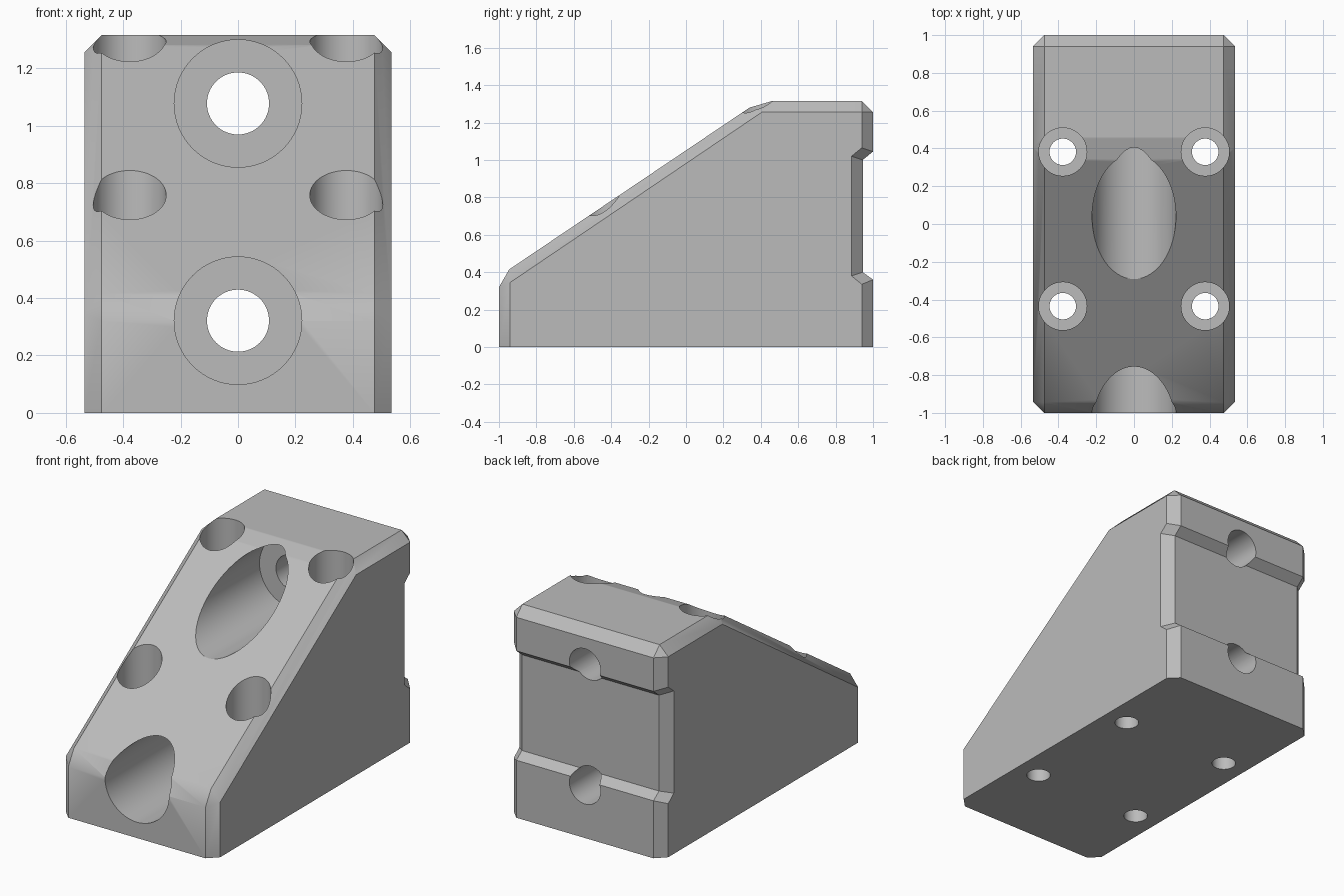
import bpy, bmesh, math
from mathutils import Vector

if "Cube" in bpy.data.objects:
    bpy.data.objects.remove(bpy.data.objects["Cube"])

grey = bpy.data.materials.new("light grey")
grey.diffuse_color = (0.50, 0.50, 0.50, 1)
grey.use_nodes = True
grey.node_tree.nodes["Principled BSDF"].inputs["Base Color"].default_value = grey.diffuse_color


def make_object(name, bm):
    bmesh.ops.remove_doubles(bm, verts=bm.verts, dist=1e-5)
    bmesh.ops.recalc_face_normals(bm, faces=bm.faces)
    mesh = bpy.data.meshes.new(name)
    bm.to_mesh(mesh)
    bm.free()
    mesh.materials.append(grey)
    obj = bpy.data.objects.new(name, mesh)
    bpy.context.collection.objects.link(obj)
    return obj


def loft(name, rings):
    """Skin a row of closed point rings and cap both ends."""
    bm = bmesh.new()
    loops = [[bm.verts.new(p) for p in ring] for ring in rings]
    for a, b in zip(loops, loops[1:]):
        for i in range(len(a)):
            j = (i + 1) % len(a)
            bm.faces.new((a[i], a[j], b[j], b[i]))
    bm.faces.new(loops[0])
    bm.faces.new(loops[-1])
    return make_object(name, bm)


# Wedge block: side profile (y, z), with its chamfered partner on the side face
profile = [
    ((-1, 0), (-.94, 0)), ((-1, .32), (-.94, .345)),
    ((-.945, .415), (-.94, .345)), ((.34, 1.28), (.405, 1.255)),
    ((.46, 1.315), (.405, 1.255)), ((.94, 1.315), (.94, 1.255)),
    ((1, 1.255), (.94, 1.255)), ((1, 1.045), (.94, 1.065)),
    ((.945, 1.0), (.885, 1.02)), ((.945, .40), (.885, .38)),
    ((1, .36), (.94, .335)), ((1, 0), (.94, 0)),
]
block = loft("wedge_block", [[(x, *pair[k]) for pair in profile]
             for x, k in ((-.535, 1), (-.475, 0), (.475, 0), (.535, 1))])


# Counterbored screw holes: stepped cutters along y or z
def bore(name, origin, axis, steps, segs=64):
    u = Vector((1, 0, 0))
    v = Vector(axis).cross(u)
    rings = []
    for along, r in steps:
        centre = Vector(origin) + Vector(axis) * along
        rings.append([centre + r * (math.cos(t) * u + math.sin(t) * v)
                      for t in (2 * math.pi * i / segs for i in range(segs))])
    cutter = loft(name, rings)
    cutter.hide_render = True
    return cutter


cutters = [bore("back_screw_hole", (0, 0, z), (0, 1, 0),
                ((-1.3, .222), (.53, .222), (.53, .108), (1.3, .108)))
           for z in (.321, 1.077)]
cutters += [bore("base_screw_hole", (x, y, 0), (0, 0, 1),
                 ((-.3, .07), (.3, .07), (.3, .127), (1.6, .127)))
            for x in (-.377, .377) for y in (-.435, .382)]

bpy.context.view_layer.objects.active = block
block.select_set(True)
for cutter in cutters:
    mod = block.modifiers.new(cutter.name, 'BOOLEAN')
    mod.operation = 'DIFFERENCE'
    mod.solver = 'EXACT'
    mod.object = cutter
    bpy.ops.object.modifier_apply(modifier=mod.name)
for cutter in cutters:
    bpy.data.objects.remove(cutter)

# Smooth bores and soft slope transitions, crisp chamfers
bpy.ops.object.select_all(action='DESELECT')
block.select_set(True)
bpy.ops.object.shade_smooth_by_angle(angle=math.radians(31))
